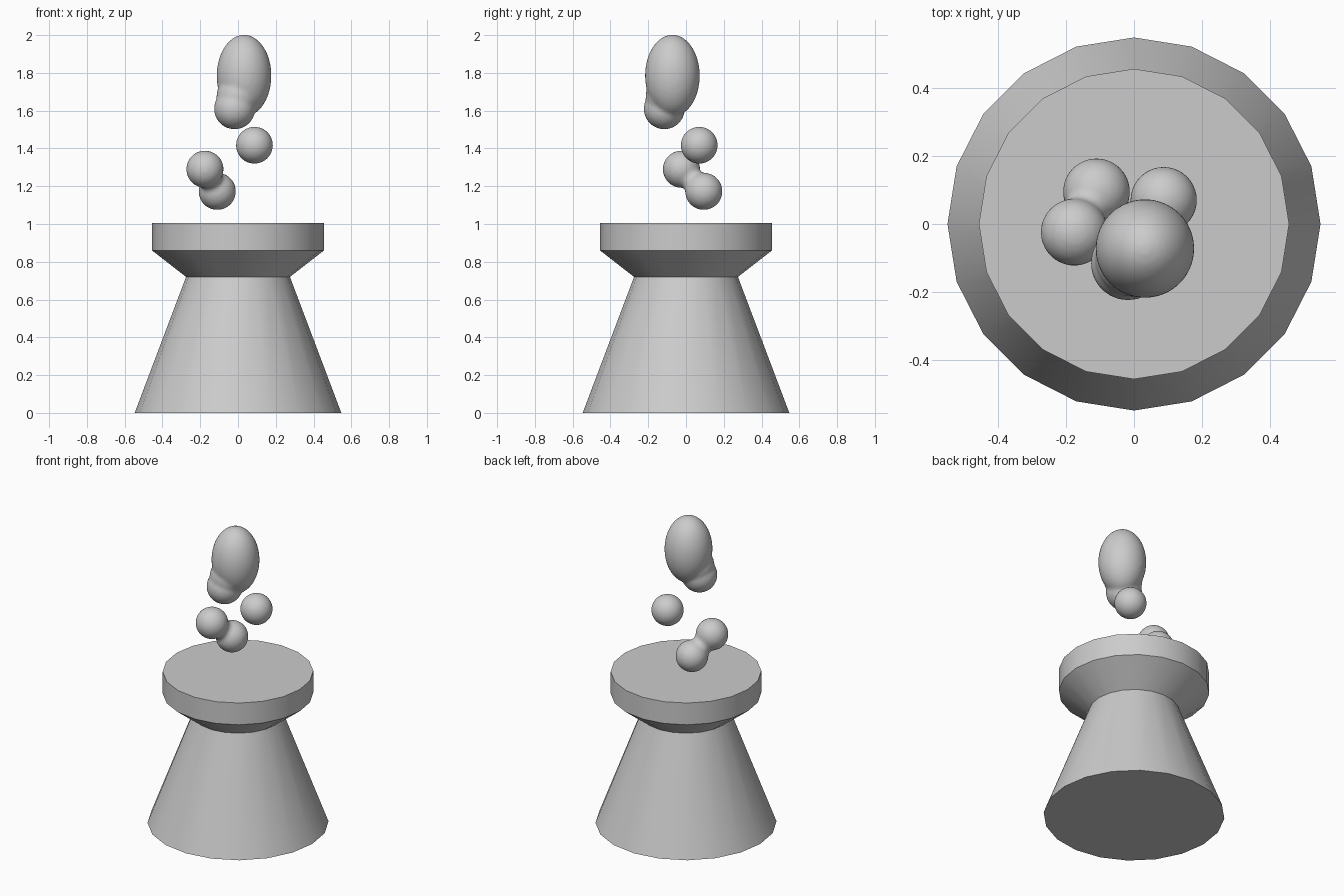
import bpy, bmesh, math
from mathutils import Matrix, Vector

cube = bpy.data.objects.get("Cube")
if cube:
    bpy.data.objects.remove(cube, do_unlink=True)

grey = bpy.data.materials.new("plain_grey")
grey.use_nodes = True
grey.diffuse_color = (0.6, 0.6, 0.6, 1)
grey.node_tree.nodes["Principled BSDF"].inputs["Base Color"].default_value = grey.diffuse_color


def finish(name, bm):
    """Turn a bmesh into a named, smooth-shaded object."""
    bmesh.ops.recalc_face_normals(bm, faces=bm.faces)
    mesh = bpy.data.meshes.new(name)
    bm.to_mesh(mesh)
    bm.free()
    mesh.materials.append(grey)
    obj = bpy.data.objects.new(name, mesh)
    bpy.context.collection.objects.link(obj)
    bpy.ops.object.select_all(action='DESELECT')
    bpy.context.view_layer.objects.active = obj
    obj.select_set(True)
    bpy.ops.object.shade_smooth_by_angle(angle=math.radians(30))
    return obj


def turned(name, profile, sides=20):
    """Stack rings of (radius, height) into a closed solid."""
    bm = bmesh.new()
    rings = []
    for r, z in profile:
        rings.append([bm.verts.new((r * math.cos(a), r * math.sin(a), z))
                      for a in (math.tau * i / sides for i in range(sides))])
    for low, high in zip(rings, rings[1:]):
        for i in range(sides):
            j = (i + 1) % sides
            bm.faces.new((low[i], low[j], high[j], high[i]))
    bm.faces.new(rings[0][::-1])
    bm.faces.new(rings[-1])
    return finish(name, bm)


def blob(name, balls):
    """Melt balls of (centre, radius, height stretch) into one drop."""
    bm = bmesh.new()
    for centre, r, stretch in balls:
        place = Matrix.Translation(Vector(centre)) @ Matrix.Diagonal((r, r, r * stretch, 1))
        bmesh.ops.create_icosphere(bm, subdivisions=4, radius=1, matrix=place)
    obj = finish(name, bm)
    if len(balls) > 1:
        remesh = obj.modifiers.new("melt", 'REMESH')
        remesh.mode = 'VOXEL'
        remesh.voxel_size = 0.01
        remesh.use_smooth_shade = True
        smooth = obj.modifiers.new("soften", 'SMOOTH')
        smooth.factor = 0.5
        smooth.iterations = 8
    return obj


# Flared pedestal with a wide flat rim
turned("pedestal", [(0.547, 0), (0.275, 0.72), (0.455, 0.86), (0.455, 1.005)])

# Floating drops above the pedestal
blob("upper_drop", [((0.032, -0.072, 1.785), 0.145, 1.5),
                    ((-0.018, -0.115, 1.61), 0.109, 1),
                    ((0, -0.1, 1.675), 0.114, 1)])
blob("single_drop", [((0.087, 0.07, 1.417), 0.097, 1)])
blob("lower_drop", [((-0.175, -0.024, 1.29), 0.099, 1),
                    ((-0.11, 0.094, 1.173), 0.099, 1),
                    ((-0.142, 0.035, 1.232), 0.065, 1)])
